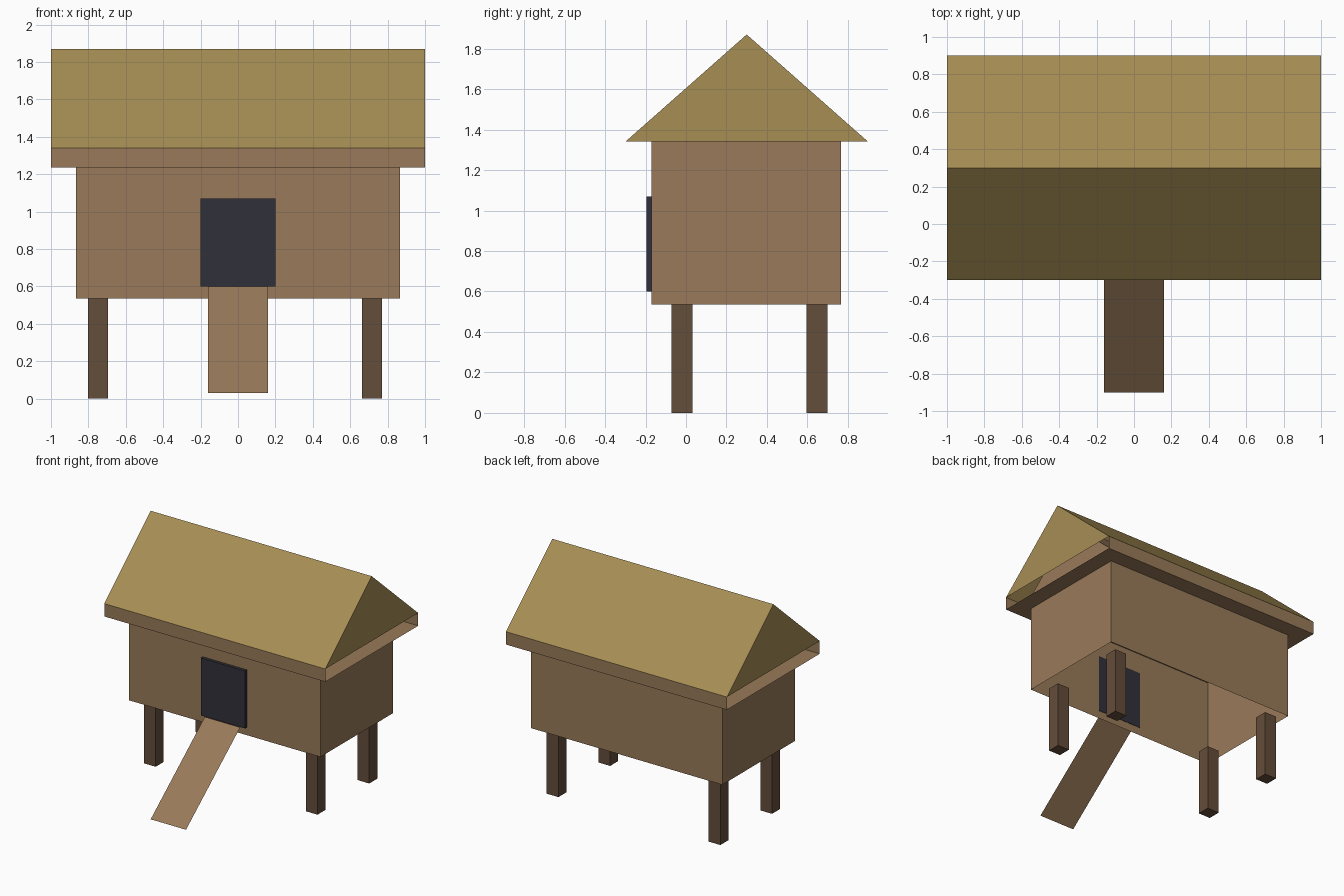
import bpy
import bmesh

old = bpy.data.objects.get("Cube")
if old:
    bpy.data.objects.remove(old, do_unlink=True)


def material(name, rgb):
    m = bpy.data.materials.new(name)
    m.use_nodes = True
    color = (*rgb, 1.0)
    m.diffuse_color = color
    bsdf = m.node_tree.nodes["Principled BSDF"]
    bsdf.inputs["Base Color"].default_value = color
    bsdf.inputs["Roughness"].default_value = 0.9
    return m


thatch = material("straw", (0.38, 0.266, 0.088))
wood = material("light wood", (0.32, 0.195, 0.1))
post_wood = material("dark wood", (0.127, 0.074, 0.042))
dark = material("charcoal", (0.03, 0.03, 0.042))


def finish(name, bm, mat):
    mesh = bpy.data.meshes.new(name)
    bm.to_mesh(mesh)
    bm.free()
    mesh.materials.append(mat)
    obj = bpy.data.objects.new(name, mesh)
    bpy.context.collection.objects.link(obj)
    return obj


def extrude_profile(name, profile, half, mat, closed=True, ends=False):
    """Sweep a (y, z) profile along x; edges to skip leave open sides."""
    bm = bmesh.new()
    left = [bm.verts.new((half, y, z)) for y, z in profile]
    right = [bm.verts.new((-half, y, z)) for y, z in profile]
    count = len(profile)
    for i in range(count if closed else count - 1):
        j = (i + 1) % count
        bm.faces.new((left[i], left[j], right[j], right[i]))
    if ends:
        bm.faces.new(left)
        bm.faces.new(right[::-1])
    bmesh.ops.recalc_face_normals(bm, faces=bm.faces)
    return finish(name, bm, mat)


FLOOR, TRIM, EAVE, RIDGE = 0.535, 1.235, 1.34, 1.87
FRONT, BACK, MID = -0.3, 0.9, 0.3
WALL_F, WALL_B = -0.17, 0.765

# Roof shell, open underneath
extrude_profile("roof", [(FRONT, EAVE), (MID, RIDGE), (BACK, EAVE)],
                1.0, thatch, closed=False, ends=True)

# Eave tray: front board, soffit and back board, open at both ends
extrude_profile("eave_trim",
                [(FRONT, EAVE), (FRONT, TRIM), (BACK, TRIM), (BACK, EAVE)],
                1.0, wood, closed=False)

# Gabled walls, open underneath
extrude_profile("walls",
                [(WALL_F, FLOOR), (WALL_F, EAVE), (MID, 1.75),
                 (WALL_B, EAVE), (WALL_B, FLOOR)],
                0.865, wood, closed=False, ends=True)

# Door slab, just showing through to the inside of the wall
extrude_profile("door",
                [(-0.195, 0.6), (-0.195, 1.07), (-0.167, 1.07), (-0.167, 0.6)],
                0.2, dark, ends=True)

# Ramp board
extrude_profile("ramp", [(-0.9, 0.03), (-0.2, 0.6)], 0.16, wood, closed=False)

# Four posts
for side, x in (("left", 0.717), ("right", -0.748)):
    for end, y in (("front", -0.02), ("back", 0.648)):
        bm = bmesh.new()
        bmesh.ops.create_cube(bm, size=1.0)
        bmesh.ops.scale(bm, vec=(0.106, 0.104, FLOOR), verts=bm.verts)
        bmesh.ops.translate(bm, vec=(x, y, FLOOR / 2), verts=bm.verts)
        finish(f"{end}_{side}_leg", bm, post_wood)
